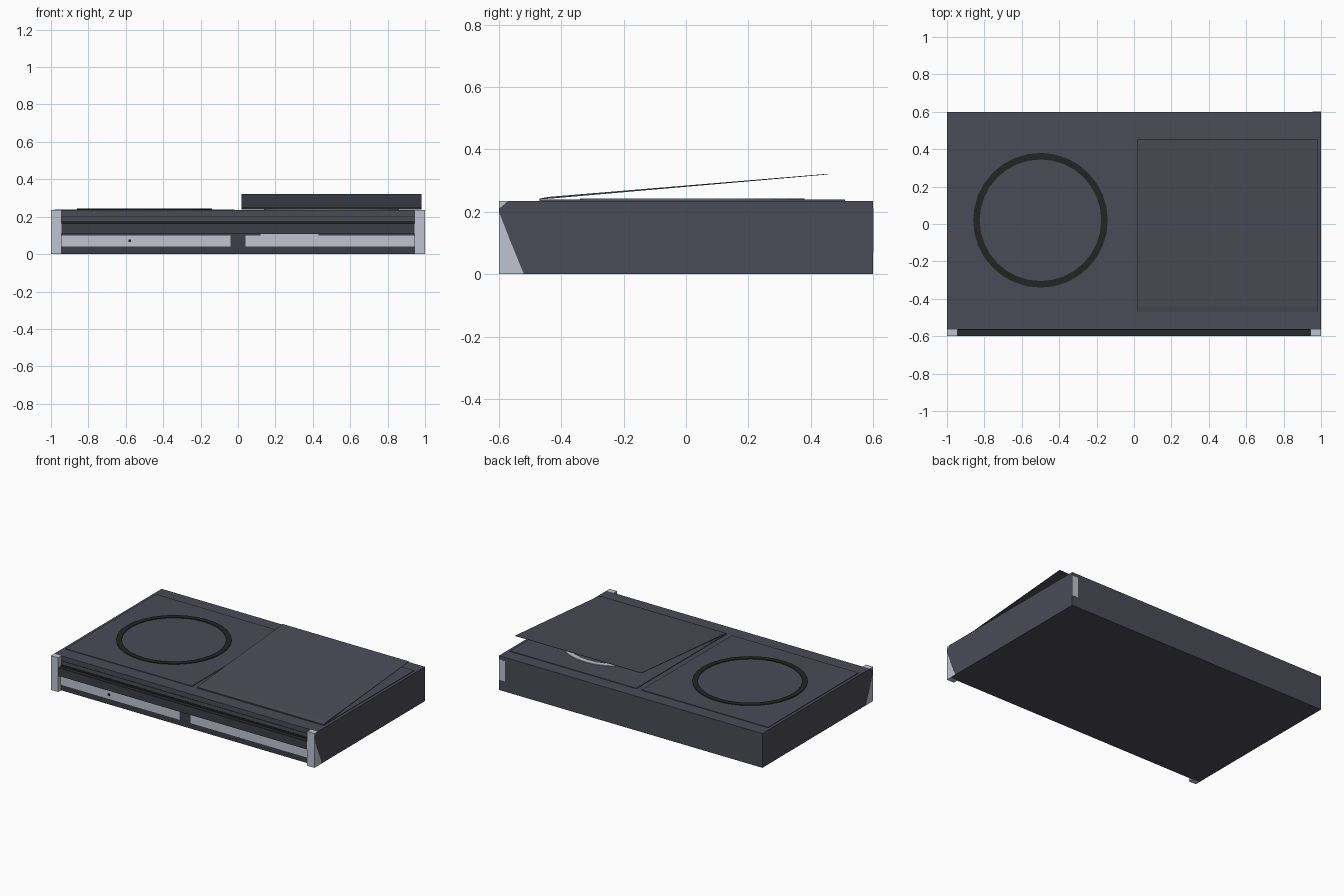
import bpy
import bmesh
from math import tau
from mathutils import Vector

cube = bpy.data.objects.get("Cube")
if cube:
    bpy.data.objects.remove(cube, do_unlink=True)


def material(name, rgb):
    m = bpy.data.materials.new(name)
    m.use_nodes = True
    m.diffuse_color = (*rgb, 1)
    m.node_tree.nodes["Principled BSDF"].inputs["Base Color"].default_value = (*rgb, 1)
    return m


SLATE = material("slate grey", (0.07, 0.07, 0.095))
FRONT_GREY = material("front grey", (0.048, 0.048, 0.064))
LIGHT = material("light grey", (0.52, 0.55, 0.63))
BLACK = material("soft black", (0.017, 0.018, 0.016))
SHADE = material("dark ledge grey", (0.021, 0.021, 0.027))


def finish(name, bm, mats):
    bmesh.ops.recalc_face_normals(bm, faces=bm.faces)
    mesh = bpy.data.meshes.new(name)
    bm.to_mesh(mesh)
    bm.free()
    for m in mats:
        mesh.materials.append(m)
    obj = bpy.data.objects.new(name, mesh)
    bpy.context.collection.objects.link(obj)
    return obj


def extrude_x(name, profile, x0, x1, *mats):
    """Extrude a (y, z) profile along x."""
    bm = bmesh.new()
    face = bm.faces.new([bm.verts.new((x0, y, z)) for y, z in profile])
    new = bmesh.ops.extrude_face_region(bm, geom=[face])["geom"]
    bmesh.ops.translate(bm, vec=(x1 - x0, 0, 0),
                        verts=[v for v in new if isinstance(v, bmesh.types.BMVert)])
    return finish(name, bm, mats)


def box(name, x, y, z, *mats):
    profile = [(y[0], z[0]), (y[1], z[0]), (y[1], z[1]), (y[0], z[1])]
    return extrude_x(name, profile, x[0], x[1], *mats)


def ring(name, x, y, z0, z1, outer, inner, mat, sides=32):
    """Spin a rectangular section into a flat raised ring."""
    bm = bmesh.new()
    section = [(inner, z0), (outer, z0), (outer, z1), (inner, z1)]
    face = bm.faces.new([bm.verts.new((x + r, y, z)) for r, z in section])
    edges = face.edges[:]
    bmesh.ops.delete(bm, geom=[face], context='FACES_ONLY')
    bmesh.ops.spin(bm, geom=edges, cent=Vector((x, y, 0)), axis=Vector((0, 0, 1)),
                   angle=tau, steps=sides)
    bmesh.ops.remove_doubles(bm, verts=bm.verts, dist=0.0005)
    return finish(name, bm, [mat])


# Main case
FRONT = -0.565
box("case", (-1, 1), (FRONT, 0.6), (0, 0.235), SLATE)
box("lower_front_panel", (-0.945, 0.945), (FRONT - 0.003, FRONT), (0, 0.11), FRONT_GREY)

# Front rail with a dark upper face
rail = box("front_rail", (-0.945, 0.945), (-0.598, FRONT), (0.11, 0.165), FRONT_GREY, SHADE)
for p in rail.data.polygons:
    if abs(p.normal.z) > 0.9:
        p.material_index = 1

# Groove and seam above the rail
box("front_groove", (-0.945, 0.945), (FRONT - 0.003, FRONT), (0.165, 0.176), BLACK)
box("front_seam", (-0.945, 0.945), (FRONT - 0.002, FRONT), (0.2, 0.203), SHADE)

# Parts that repeat on both sides
for side, name in ((1, "left"), (-1, "right")):
    box(name + "_front_post", sorted((side * 0.945, side)), (-0.6, FRONT), (0, 0.235), LIGHT)
    box(name + "_front_strip", sorted((side * 0.04, side * 0.945)),
        (FRONT - 0.008, FRONT), (0.04, 0.1), LIGHT)
    box(name + "_top_panel", sorted((side * 0.02, side * 0.98)),
        (-0.47, 0.51), (0.235, 0.239), SLATE)
    # Side trim: dark wedge on the post, light wedge on the case
    extrude_x(name + "_dark_side_trim",
              [(-0.6, 0.2), (FRONT, 0.11), (FRONT, 0.235), (-0.57, 0.235), (-0.6, 0.21)],
              side, side * 1.001, SLATE)
    extrude_x(name + "_light_side_trim", [(FRONT, 0), (-0.52, 0), (FRONT, 0.11)],
              side, side * 1.001, LIGHT)

# Small front and back details
box("front_button", (-0.585, -0.572), (FRONT - 0.013, FRONT), (0.064, 0.077), BLACK)
box("strip_handle", (0.12, 0.43), (FRONT - 0.008, FRONT), (0.1, 0.107), LIGHT)
box("back_corner_patch", (0.955, 1), (0.6, 0.601), (0.07, 0.21), LIGHT)

# Matching rings, one open and one under the lid
ring("right_top_ring", -0.5, 0.02, 0.237, 0.243, 0.36, 0.325, BLACK)
ring("left_top_ring", 0.5, 0.02, 0.237, 0.243, 0.36, 0.325, LIGHT)

# Tilted tapering lid hinged at the front
lid_profile = [(-0.47, 0.24), (-0.435, 0.2425), (0.455, 0.32),
               (0.455, 0.322), (-0.44, 0.248), (-0.47, 0.2425)]
extrude_x("lid", lid_profile, 0.02, 0.98, SLATE)
